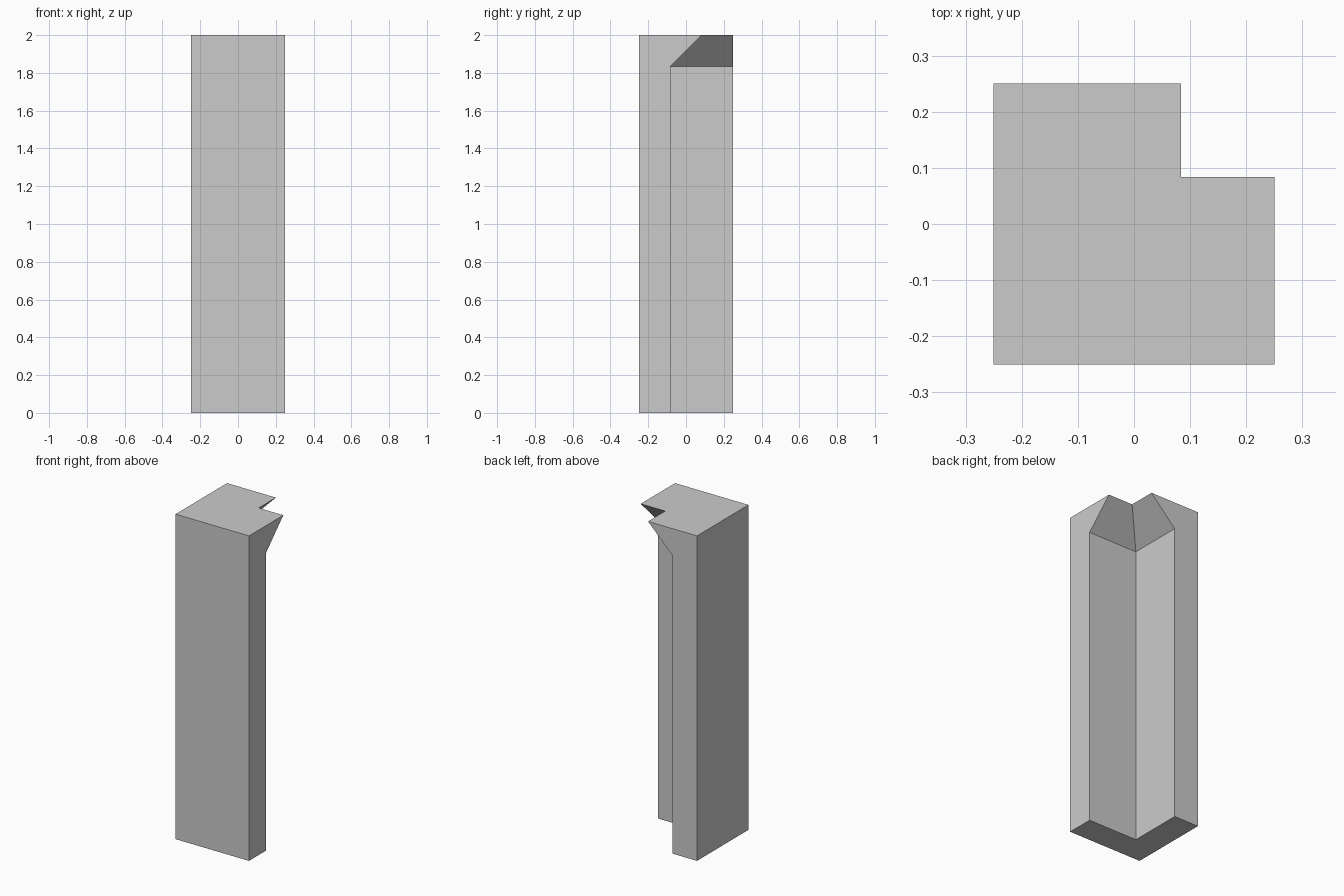
import bpy, bmesh, math

if "Cube" in bpy.data.objects:
    bpy.data.objects.remove(bpy.data.objects["Cube"])

H = 0.25          # half of the footprint
T = 0.25 / 3      # inner corner offset: leg is 1/3 deep, flared top is 2/3 deep
FLARE_Z = 2 - 2 * T


def l_ring(bm, inner, z):
    """L-shaped outline, open toward +x +y, with its inner corner at (inner, inner)."""
    pts = [(-H, -H), (H, -H), (H, inner), (inner, inner), (inner, H), (-H, H)]
    return [bm.verts.new((x, y, z)) for x, y in pts]


bm = bmesh.new()

# L-shaped post up to the flare, then a mitred 45 degree flare to the top
rings = [l_ring(bm, -T, 0), l_ring(bm, -T, FLARE_Z), l_ring(bm, T, 2)]
for low, high in zip(rings, rings[1:]):
    for i in range(6):
        j = (i + 1) % 6
        bm.faces.new((low[i], low[j], high[j], high[i]))

# End caps
bm.faces.new(rings[0][::-1])
bm.faces.new(rings[-1])

# Merge coplanar wall faces across the flare line
bmesh.ops.dissolve_limit(bm, angle_limit=math.radians(1),
                         verts=bm.verts[:], edges=bm.edges[:])
bmesh.ops.recalc_face_normals(bm, faces=bm.faces[:])

mesh = bpy.data.meshes.new("corner_post")
bm.to_mesh(mesh)
bm.free()
post = bpy.data.objects.new("corner_post", mesh)
bpy.context.collection.objects.link(post)
